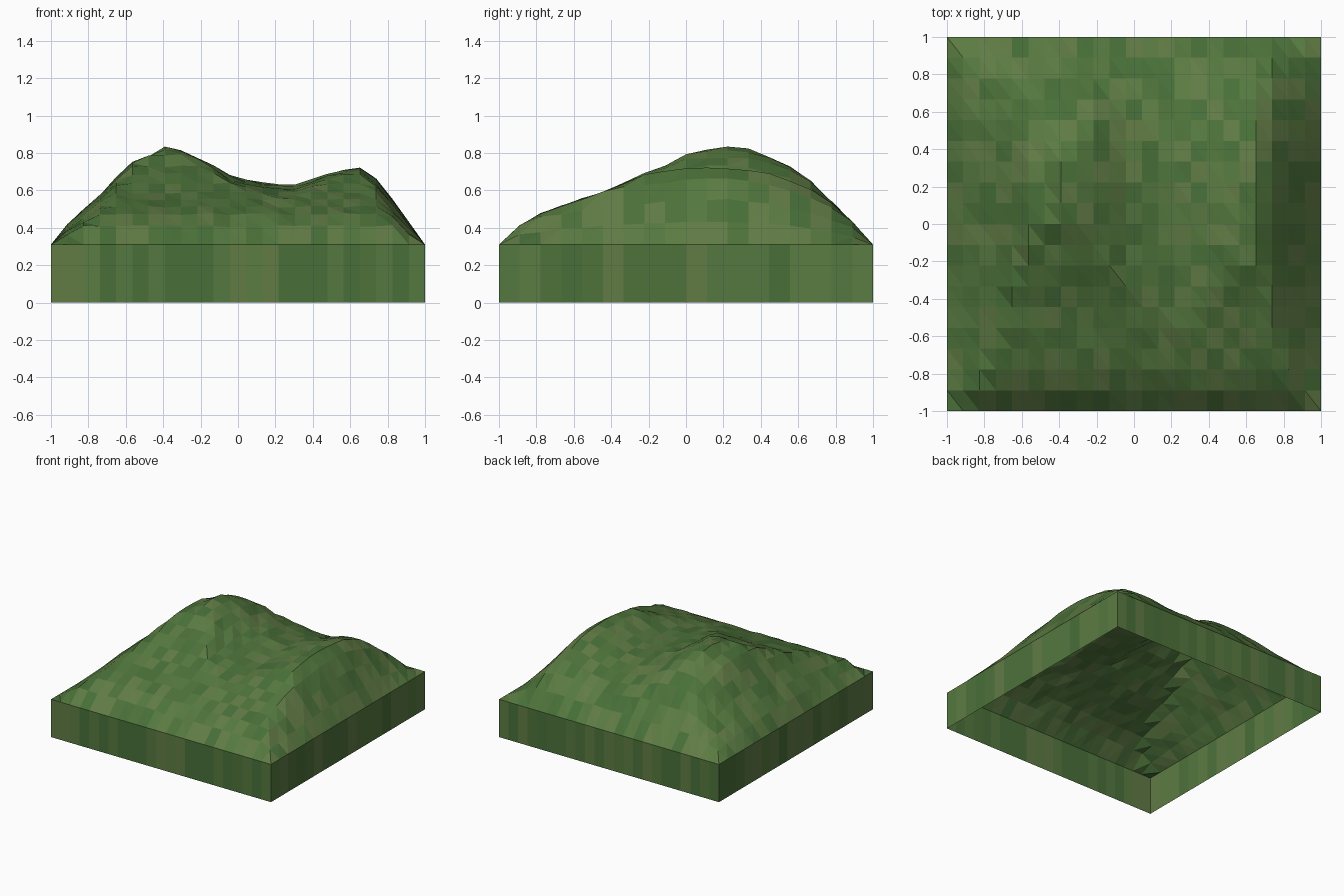
import bpy, bmesh, random

if "Cube" in bpy.data.objects:
    bpy.data.objects.remove(bpy.data.objects["Cube"])

random.seed(4)
NX, NY = 23, 18          # cells across and deep
EDGE = 0.31              # height of the skirt

# Ridge line seen from the front (along x) and from the side (along y)
ridge_x = [.31, .42, .50, .58, .67, .75, .79, .84, .82, .78, .73, .68,
           .66, .64, .63, .63, .66, .69, .71, .72, .66, .55, .43, .31]
ridge_y = [.31, .41, .475, .515, .555, .59, .64, .69, .73, .795,
           .82, .84, .82, .785, .73, .65, .54, .43, .31]


def height(i, j):
    """Lower of the two ridge profiles, with the hills fading front and back."""
    if i in (0, NX) or j in (0, NY):
        return EDGE
    y = -1 + 2 * j / NY - 0.2
    fade = 1 - (1.25 if y > 0 else 0.4) * y * y
    a = ridge_y[j] - EDGE
    b = (ridge_x[i] - EDGE) * fade
    return EDGE + min(a, b) + random.uniform(-.009, .004)


# Mottled grass greens
greens = [(.075, .17, .042), (.09, .19, .05), (.065, .16, .04),
          (.105, .20, .055), (.12, .20, .06)]
mesh = bpy.data.meshes.new("grassy_hill")
hill = bpy.data.objects.new("grassy_hill", mesh)
bpy.context.collection.objects.link(hill)
for k, (r, g, b) in enumerate(greens):
    mat = bpy.data.materials.new(f"grass_{k}")
    mat.diffuse_color = (r, g, b, 1)
    mat.use_nodes = True
    mat.node_tree.nodes["Principled BSDF"].inputs["Base Color"].default_value = mat.diffuse_color
    mesh.materials.append(mat)

bm = bmesh.new()


def vert(i, j, z):
    return bm.verts.new((-1 + 2 * i / NX, -1 + 2 * j / NY, z))


def patch(*faces):
    shade = random.randrange(len(greens))
    for f in faces:
        bm.faces.new(f).material_index = shade


# Hill surface, each cell split along the falling diagonal
top = [[vert(i, j, height(i, j)) for j in range(NY + 1)] for i in range(NX + 1)]
for i in range(NX):
    for j in range(NY):
        a, b, c, d = top[i][j], top[i + 1][j], top[i + 1][j + 1], top[i][j + 1]
        patch((a, b, d), (b, c, d))

# Skirt walls down to the ground, open underneath
loop = ([(i, 0) for i in range(NX)] + [(NX, j) for j in range(NY)]
        + [(i, NY) for i in range(NX, 0, -1)] + [(0, j) for j in range(NY, 0, -1)])
low = [vert(i, j, 0) for i, j in loop]
for k, (i, j) in enumerate(loop):
    n = (k + 1) % len(loop)
    i2, j2 = loop[n]
    patch((low[k], low[n], top[i2][j2], top[i][j]))

bm.to_mesh(mesh)
bm.free()
